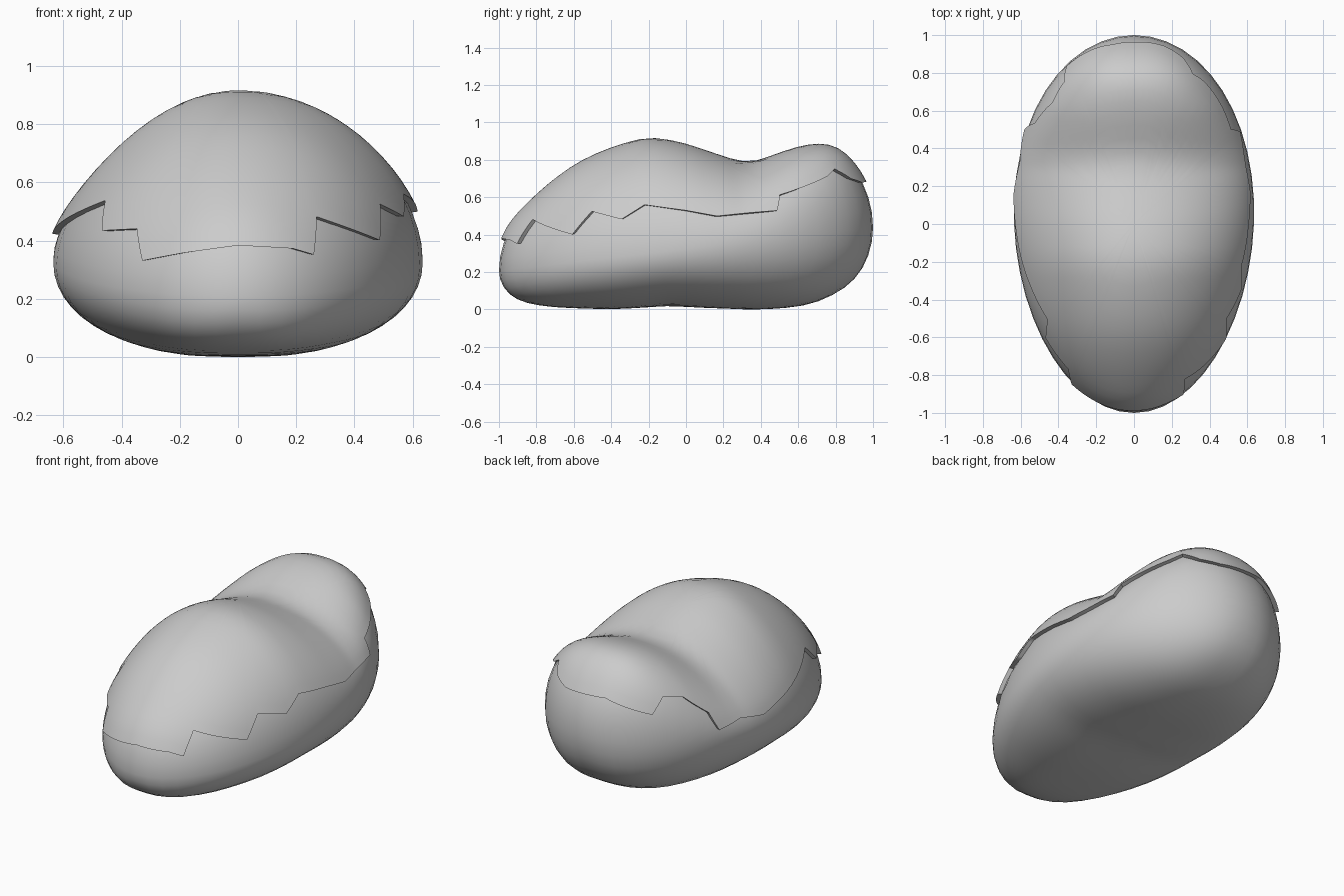
import bpy, bmesh
from math import sin, cos, pi, radians, sqrt
from mathutils import Vector

if "Cube" in bpy.data.objects:
    bpy.data.objects.remove(bpy.data.objects["Cube"])

# (y, height ratio) knots for the long profile above and below the waist line
TOP = [(-1, .69), (-.88, .605), (-.73, .62), (-.58, .64), (-.4, .638), (-.2, .633),
       (-.03, .575), (.17, .49), (.33, .438), (.47, .505), (.65, .63), (.78, .735),
       (.87, .77), (1, .76)]
BOTTOM = [(-1, .42), (-.93, .39), (-.8, .338), (-.6, .305), (-.1, .29), (.2, .345), (.5, .43),
          (.69, .503), (.83, .555), (1, .67)]
# (angle in degrees, height) of the ragged snow edge, anticlockwise from +x
EDGE = [(-90, .375), (-72, .365), (-65, .345), (-62, .47), (-38, .395), (-33, .515),
        (-21, .475), (-14, .55), (0, .52), (10, .49), (30, .52), (33, .60), (54, .70),
        (60, .74), (67, .69), (76, .67), (100, .68), (122, .60), (126, .68), (135, .65),
        (146, .54), (150, .44), (160, .45), (171, .415), (187, .45), (215, .525),
        (219, .425), (234, .43), (238, .325), (252, .35), (270, .375)]


def lerp(knots, t):
    for (a, va), (b, vb) in zip(knots, knots[1:]):
        if t <= b:
            return va + (vb - va) * max(0, t - a) / (b - a)
    return knots[-1][1]


def smooth(knots, t):
    w = .07
    return sum(lerp(knots, max(-1, min(1, t + k * w / 3))) for k in range(-3, 4)) / 7


def surface(theta, phi, out=0):
    r, s = cos(phi), sin(phi)
    y = r * sin(theta)
    x = .635 * r * cos(theta) * (1 + .06 * y)
    q = sqrt(max(1e-9, 1 - y * y))
    xi = min(1, abs(r * cos(theta)) / q)
    if s > 0:
        # the left flank falls away faster than the right; the rear lobe is broader
        h = (smooth(TOP, y) - .02) * (1 - (.72 if x < 0 else .1) * x * x)
        s = q * sqrt(1 - xi ** (2 + .5 * max(0, min(1, (y - .3) / .3))))
    else:
        # flattened underside
        s = -q * sqrt(1 - xi ** 2.7)
        h = smooth(BOTTOM, y)
    p = Vector((x, y, .315 + .115 * y + h * s))
    n = Vector((r * cos(theta) / .635, r * sin(theta), s / h)).normalized()
    return p + n * out


def edge_phi(theta, z):
    lo, hi = -.2, 1.3
    for _ in range(25):
        mid = (lo + hi) / 2
        if surface(theta, mid).z < z:
            lo = mid
        else:
            hi = mid
    return lo


def loft(name, rings, poles, angle):
    bm = bmesh.new()
    rows = [[bm.verts.new(p) for p in ring] for ring in rings]
    n = len(rows[0])
    for a, b in zip(rows, rows[1:]):
        for i in range(n):
            j = (i + 1) % n
            bm.faces.new((a[i], a[j], b[j], b[i]))
    for row, pole in poles:
        v = bm.verts.new(pole)
        for i in range(n):
            bm.faces.new((rows[row][i], rows[row][(i + 1) % n], v))
    bmesh.ops.recalc_face_normals(bm, faces=bm.faces)
    me = bpy.data.meshes.new(name)
    bm.to_mesh(me)
    bm.free()
    ob = bpy.data.objects.new(name, me)
    bpy.context.collection.objects.link(ob)
    bpy.ops.object.select_all(action='DESELECT')
    ob.select_set(True)
    bpy.context.view_layer.objects.active = ob
    bpy.ops.object.shade_smooth_by_angle(angle=radians(angle))
    return ob


# boulder
N, M = 48, 28
rings = [[surface(2 * pi * i / N, -pi / 2 + pi * k / M) for i in range(N)] for k in range(1, M)]
boulder = loft("boulder", rings, [(0, surface(0, -pi / 2)), (-1, surface(0, pi / 2))], 60)

# snow cap: thin shell with ragged edge, lip folded back into the boulder
low = min(v.co.z for v in boulder.data.vertices)
degs = [-90 + i for i in range(360)]
cols = [(radians(d), edge_phi(radians(d), lerp(EDGE, d) + low)) for d in degs]
K = 16
cap = [[surface(t, pi / 2 + (e - pi / 2) * k / K, .022) for t, e in cols] for k in range(1, K + 1)]
cap.append([surface(t, e + .02, -.008) for t, e in cols])
snow_cap = loft("snow_cap", cap, [(0, surface(0, pi / 2, .022))], 50)

# rest on the ground
for ob in (boulder, snow_cap):
    for v in ob.data.vertices:
        v.co.z -= low
